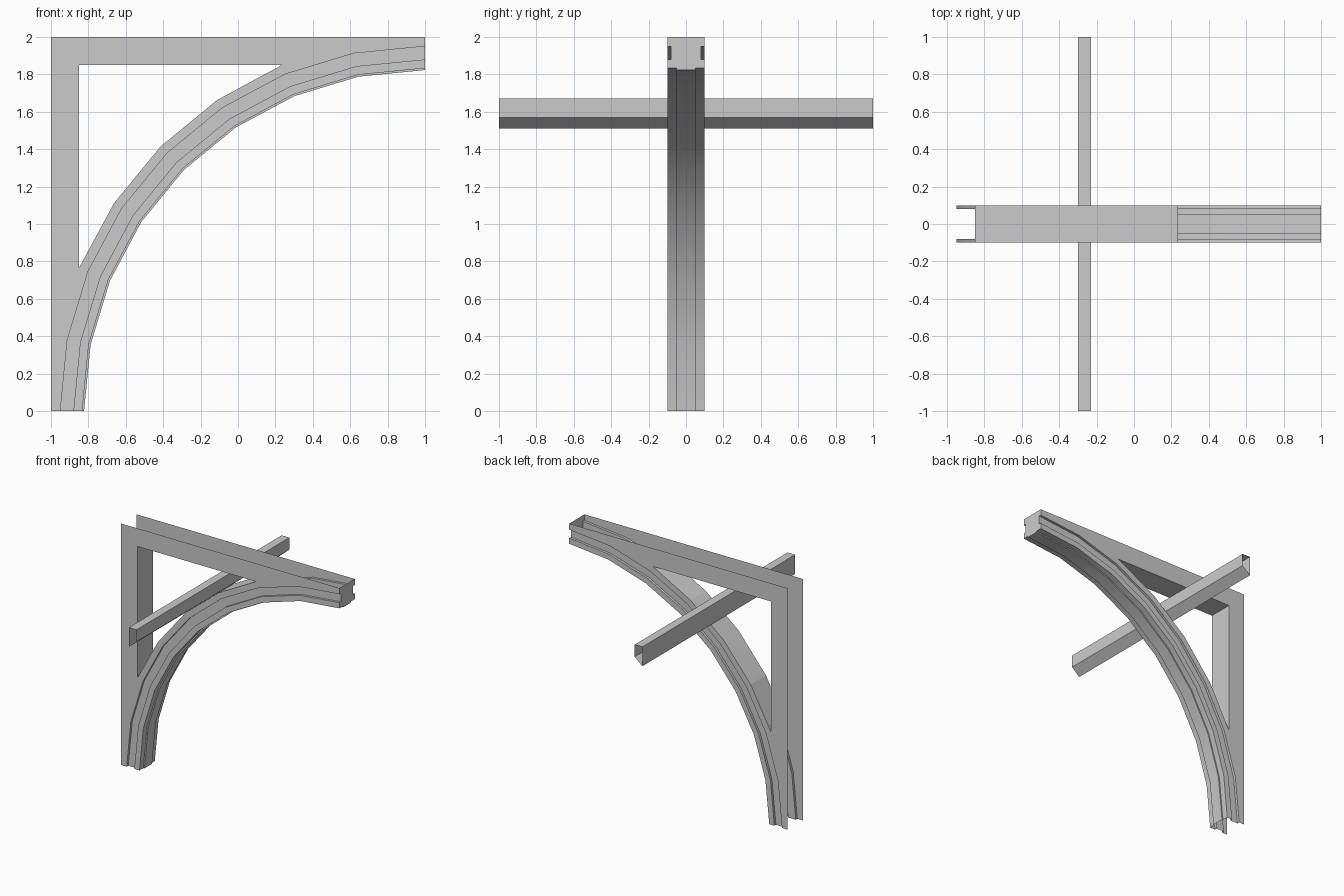
import bpy
import bmesh
from math import cos, sin, pi, radians

cube = bpy.data.objects.get("Cube")
if cube:
    bpy.data.objects.remove(cube)

GREY = (0.6, 0.6, 0.6, 1)
mat = bpy.data.materials.new("plain grey")
mat.use_nodes = True
mat.diffuse_color = GREY
mat.node_tree.nodes["Principled BSDF"].inputs["Base Color"].default_value = GREY

STEPS = 8      # segments in the quarter arch
HALF = 0.1     # half thickness of the bracket
SIZE = 2.0     # outer height and width
INNER = 1.85   # inner edge of post and top beam
GROOVE = 1.95  # outer radius of the side groove


def arc(radius, i):
    """Point on the arch as (x, z); the arch centre is at x = 1, z = 0."""
    a = pi / 2 * i / STEPS
    return 1 - radius * cos(a), radius * sin(a)


def swap(p):
    """Mirror an (x, z) point over the bracket's diagonal."""
    return 1 - p[1], 1 - p[0]


def make(name, faces):
    """Build a shell from faces given as lists of points."""
    bm = bmesh.new()
    for pts in faces:
        bm.faces.new([bm.verts.new(p) for p in pts])
    bmesh.ops.remove_doubles(bm, verts=bm.verts, dist=0.0005)
    mesh = bpy.data.meshes.new(name)
    bm.to_mesh(mesh)
    bm.free()
    for poly in mesh.polygons:
        poly.use_smooth = True
    mesh.set_sharp_from_angle(angle=radians(30))
    mesh.materials.append(mat)
    obj = bpy.data.objects.new(name, mesh)
    bpy.context.collection.objects.link(obj)
    return obj


def tube(loop, half):
    """Closed (x, z) loop drawn out along y, open at both ends."""
    pairs = zip(loop, loop[1:] + loop[:1])
    return [[(a[0], -half, a[1]), (a[0], half, a[1]),
             (b[0], half, b[1]), (b[0], -half, b[1])] for a, b in pairs]


# Opening outline: arch back between the post and the top beam
first, last = STEPS // 4, STEPS - STEPS // 4
corner = (1 - INNER, INNER)
back = {i: arc(SIZE, i) for i in range(first, last + 1)}
back[first] = (1 - INNER, back[first][1])
back[last] = swap(back[first])

# Side plates: post, top beam and the band above the groove
post = [(1 - SIZE, 0)] + [arc(GROOVE, i) for i in range(first + 1)]
post += [back[first], corner, (1 - SIZE, SIZE)]
panels = [post, [swap(p) for p in reversed(post)]]
for i in range(first, last):
    panels.append([arc(GROOVE, i), arc(GROOVE, i + 1), back[i + 1], back[i]][::-1])
for name, y in (("front_plate", -HALF), ("back_plate", HALF)):
    plate = make(name, [[(x, y, z) for x, z in p] for p in panels])
    for poly in plate.data.polygons:
        if poly.normal.y * y < 0:
            poly.flip()

# Arch moulding: side grooves and a raised strip under the arch, as (y, radius)
side = [(HALF, GROOVE), (0.08, GROOVE), (0.08, 1.88), (HALF, 1.88),
        (HALF, 1.833), (0.05, 1.833), (0.05, 1.823)]
profile = side + [(-y, r) for y, r in reversed(side)]


def swept(j, i):
    y, r = profile[j]
    x, z = arc(r, i)
    return x, y, z


make("arch_moulding", [[swept(j, i), swept(j, i + 1), swept(j + 1, i + 1), swept(j + 1, i)]
                       for j in range(len(profile) - 1) for i in range(STEPS)])

# Lining of the opening
outline = [back[i] for i in range(first, last + 1)] + [corner]
make("opening_lining", tube(outline[::-1], HALF)[::1])
lining = bpy.data.objects["opening_lining"].data
middle = sum((p.center for p in lining.polygons), start=lining.polygons[0].center * 0)
middle /= len(lining.polygons)
for poly in lining.polygons:
    if poly.normal.dot(middle - poly.center) < 0:
        poly.flip()

# End cap that closes the tip of the top beam
tip = [(HALF, SIZE)] + profile + [(-HALF, SIZE)]
make("end_cap", [[(1, y, z) for y, z in reversed(tip)]])

# Purlin crossing the bracket, with a sloped underside resting on the arch
make("purlin", tube([(-0.3, 1.51), (-0.23, 1.57), (-0.23, 1.67), (-0.3, 1.67)], 1))
